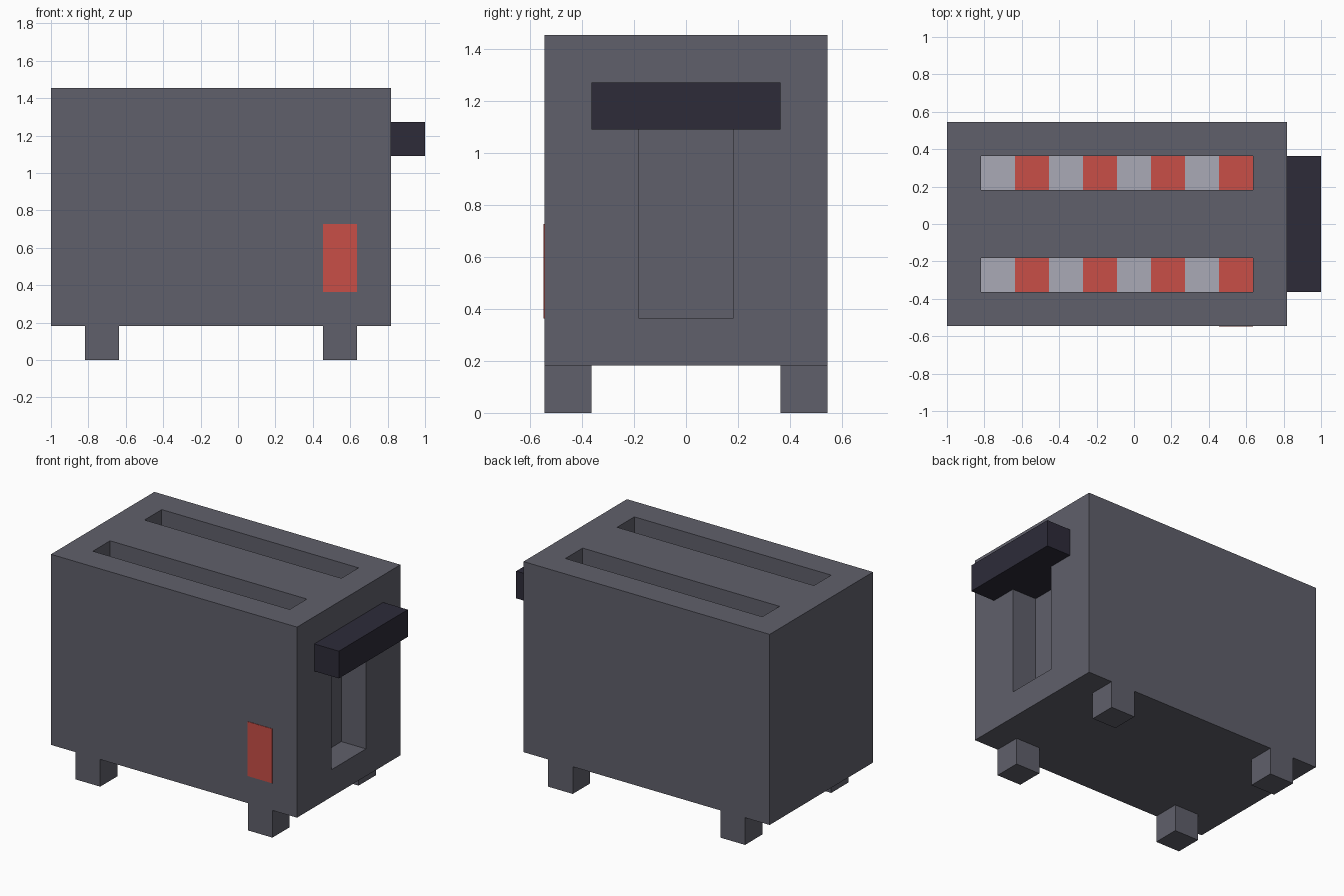
import bpy
import bmesh

if "Cube" in bpy.data.objects:
    bpy.data.objects.remove(bpy.data.objects["Cube"])

U = 2 / 11  # everything sits on a grid of 11 units along the length


def material(name, rgb):
    lin = [((c / 255 + 0.055) / 1.055) ** 2.4 for c in rgb]
    m = bpy.data.materials.new(name)
    m.diffuse_color = (*lin, 1)
    m.use_nodes = True
    m.node_tree.nodes["Principled BSDF"].inputs["Base Color"].default_value = m.diffuse_color
    return m


GREY = material("body grey", (96, 96, 107))
DARK = material("handle dark", (45, 43, 57))
RED = material("glowing red", (200, 79, 71))
PALE = material("pale metal", (170, 170, 182))


def box(name, x, y, z, mat):
    """Box from (min, max) ranges in grid units; x counts from the left end."""
    bm = bmesh.new()
    bmesh.ops.create_cube(bm, size=1)
    for v in bm.verts:
        v.co = [(r[0] if c < 0 else r[1]) * U for c, r in zip(v.co, (x, y, z))]
        v.co.x -= 1
    mesh = bpy.data.meshes.new(name)
    bm.to_mesh(mesh)
    bm.free()
    mesh.materials.append(mat)
    obj = bpy.data.objects.new(name, mesh)
    bpy.context.collection.objects.link(obj)
    return obj


def cut(target, cutter):
    cutter.hide_render = True
    mod = target.modifiers.new("cut", 'BOOLEAN')
    mod.operation = 'DIFFERENCE'
    mod.solver = 'EXACT'
    mod.object = cutter
    bpy.context.view_layer.objects.active = target
    bpy.ops.object.modifier_apply(modifier=mod.name)
    bpy.data.objects.remove(cutter)


# Body with two bread slots and the lever recess cut out
body = box("body", (0, 10), (-3, 3), (1, 8), GREY)
SLOTS = {"front": (-2, -1), "back": (1, 2)}
for y in SLOTS.values():
    cut(body, box("slot_cutter", (1, 9), y, (2, 9), GREY))
cut(body, box("recess_cutter", (9, 11), (-1, 1), (2, 7), GREY))

# Heating strips on the slot floors, alternating pale and red
for side, y in SLOTS.items():
    for i in range(8):
        box(f"{side}_heating_strip_{i + 1}", (1 + i, 2 + i), y, (2, 2.03),
            RED if i % 2 else PALE)

# Four feet
for xn, x in (("left", 1), ("right", 8)):
    for yn, y in (("front", -3), ("back", 2)):
        box(f"{yn}_{xn}_foot", (x, x + 1), (y, y + 1), (0, 1), GREY)

# Lever: wide handle with a stem filling the top of the recess
box("lever_handle", (10, 11), (-2, 2), (6, 7), DARK)
box("lever_stem", (9, 10), (-1, 1), (6, 7), DARK)

# Red button plate on the front
box("front_button", (8, 9), (-3.015, -3), (2, 4), RED)
